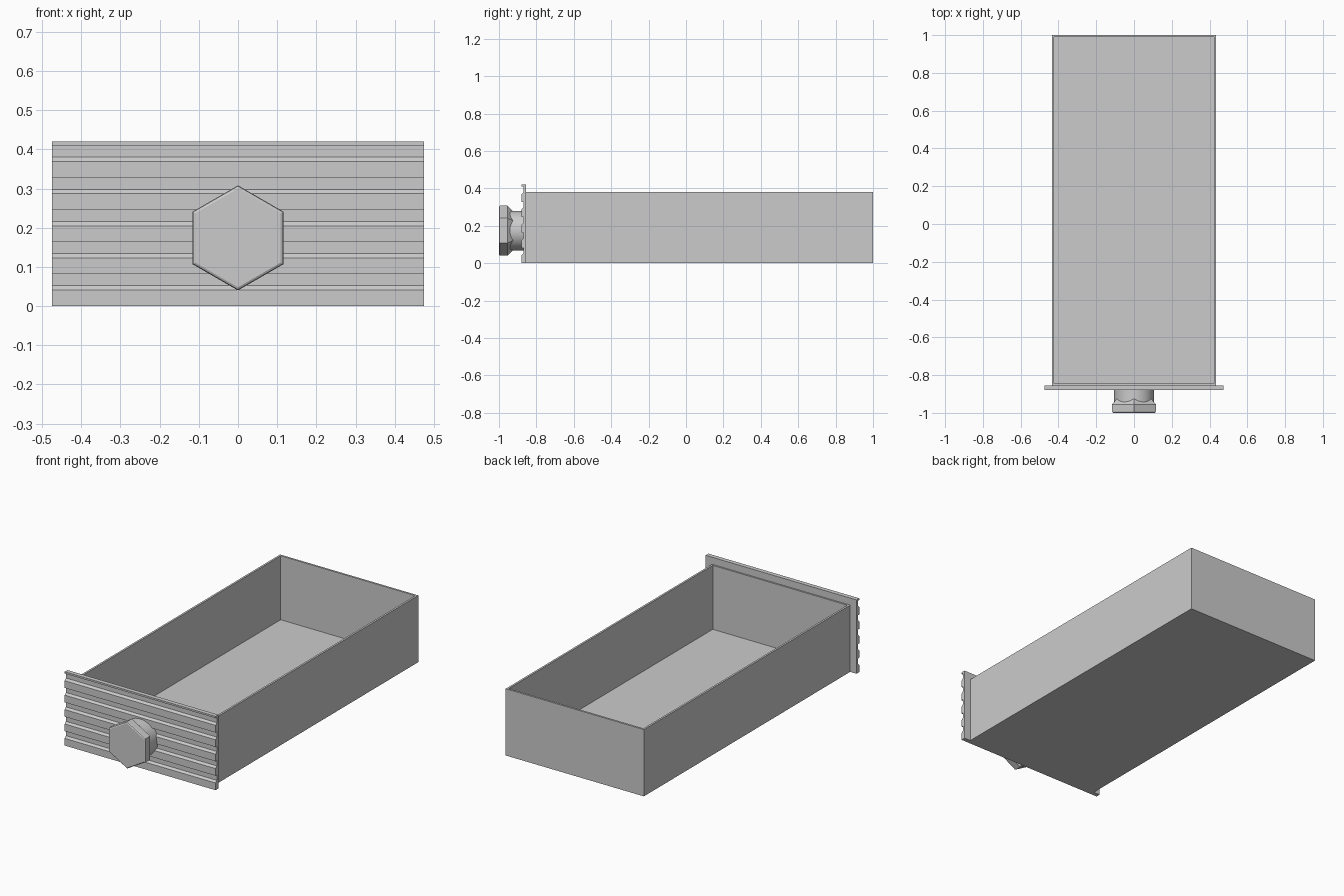
import bpy, bmesh, math
from mathutils import Matrix

cube = bpy.data.objects.get("Cube")
if cube:
    bpy.data.objects.remove(cube, do_unlink=True)

GREY = (0.6, 0.6, 0.6, 1)
grey = bpy.data.materials.new("plain grey")
grey.use_nodes = True
grey.diffuse_color = GREY
grey.node_tree.nodes["Principled BSDF"].inputs["Base Color"].default_value = GREY


def finish(name, bm):
    bmesh.ops.recalc_face_normals(bm, faces=bm.faces[:])
    mesh = bpy.data.meshes.new(name)
    bm.to_mesh(mesh)
    bm.free()
    mesh.materials.append(grey)
    obj = bpy.data.objects.new(name, mesh)
    bpy.context.collection.objects.link(obj)
    return obj


def add_ring(bm, radius, y, z, sides):
    points = [(math.tau * i / sides) for i in range(sides)]
    return [bm.verts.new((radius * math.sin(a), y, z + radius * math.cos(a))) for a in points]


def lathe(name, profile, z, sides):
    """Loft regular polygons along y from (radius, y) pairs."""
    bm = bmesh.new()
    rings = [add_ring(bm, r, y, z, sides) for r, y in profile]
    for a, b in zip(rings, rings[1:]):
        for i in range(sides):
            j = (i + 1) % sides
            bm.faces.new((a[i], a[j], b[j], b[i]))
    bm.faces.new(rings[0])
    bm.faces.new(rings[-1])
    return finish(name, bm)


# Open tray: a box whose top is inset for the rim and pushed down to the floor
FRONT, BACK, HALF, HEIGHT, WALL = -0.857, 1.0, 0.435, 0.38, 0.016
bm = bmesh.new()
size = Matrix.Diagonal((2 * HALF, BACK - FRONT, HEIGHT, 1))
place = Matrix.Translation((0, (BACK + FRONT) / 2, HEIGHT / 2))
bmesh.ops.create_cube(bm, size=1, matrix=place @ size)
bm.normal_update()
top = max(bm.faces, key=lambda f: f.calc_center_median().z)
bmesh.ops.inset_region(bm, faces=[top], thickness=WALL)
well = bmesh.ops.extrude_face_region(bm, geom=[top])["geom"]
bmesh.ops.translate(bm, vec=(0, 0, WALL - HEIGHT),
                    verts=[v for v in well if isinstance(v, bmesh.types.BMVert)])
if top.is_valid:
    bmesh.ops.delete(bm, geom=[top], context='FACES_ONLY')
finish("drawer_tray", bm)

# Front panel: repeated raised board, sloped step and recess, extruded across x
PANEL_HALF, PANEL_TOP, PITCH = 0.475, 0.42, 0.082
OUT, RECESS, INNER = -0.88, -0.869, -0.855
outline = [(INNER, PANEL_TOP), (INNER, 0)]
for i in range(5):
    z = i * PITCH
    outline += [(OUT, z), (OUT, z + 0.041), (RECESS, z + 0.052), (RECESS, z + PITCH)]
outline += [(OUT, 5 * PITCH), (OUT, PANEL_TOP)]
bm = bmesh.new()
side = bm.faces.new([bm.verts.new((-PANEL_HALF, y, z)) for y, z in outline])
swept = bmesh.ops.extrude_face_region(bm, geom=[side], use_keep_orig=True)["geom"]
bmesh.ops.translate(bm, vec=(2 * PANEL_HALF, 0, 0),
                    verts=[v for v in swept if isinstance(v, bmesh.types.BMVert)])
finish("drawer_front", bm)

# Knob: chamfered hexagonal head tapering back onto a round stem
KNOB_Z = 0.174
lathe("knob_head", [(0.126, -1.0), (0.132, -0.997), (0.134, -0.99),
                    (0.134, -0.955), (0.1, -0.92)], KNOB_Z, 6)
stem = lathe("knob_stem", [(0.105, -0.97), (0.105, -0.862)], KNOB_Z, 48)
bpy.ops.object.select_all(action='DESELECT')
stem.select_set(True)
bpy.context.view_layer.objects.active = stem
bpy.ops.object.shade_smooth_by_angle(angle=math.radians(30))
